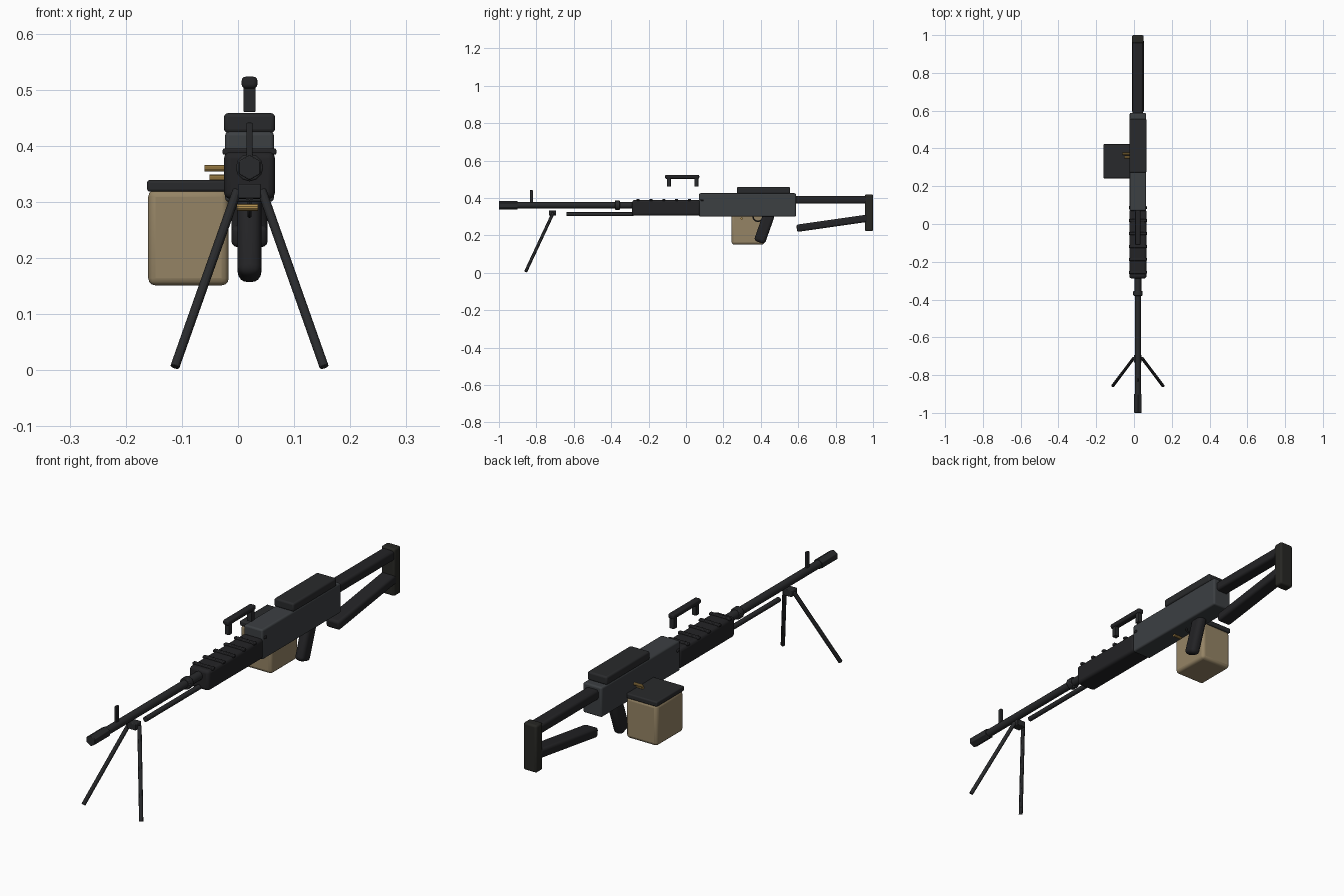
import bpy, math
from mathutils import Vector

if "Cube" in bpy.data.objects:
    bpy.data.objects.remove(bpy.data.objects["Cube"])

CX = 0.0205  # centre plane of the weapon


def mat(name, rgb):
    m = bpy.data.materials.new(name)
    m.diffuse_color = (*rgb, 1)
    m.use_nodes = True
    m.node_tree.nodes["Principled BSDF"].inputs["Base Color"].default_value = m.diffuse_color
    return m


DARK = mat("dark_metal", (0.022, 0.023, 0.025))
STEEL = mat("receiver_grey", (0.045, 0.05, 0.055))
BLACK = mat("black_polymer", (0.017, 0.017, 0.019))
RUBBER = mat("butt_rubber", (0.02, 0.02, 0.017))
TAN = mat("tan_box", (0.30, 0.23, 0.13))
BRASS = mat("brass", (0.45, 0.28, 0.08))


def finish(o, name, m):
    o.name = name
    o.data.materials.append(m)
    bpy.ops.object.shade_smooth_by_angle(angle=math.radians(35))
    return o


def box(name, x, y, z, m, bev=0.005, rot=0.0, seg=3):
    """Bevelled box from (min, max) ranges, tilted about x."""
    c = [(a + b) / 2 for a, b in (x, y, z)]
    bpy.ops.mesh.primitive_cube_add(size=1, location=c)
    o = bpy.context.object
    o.scale = [b - a for a, b in (x, y, z)]
    bpy.ops.object.transform_apply(location=False, rotation=False, scale=True)
    o.rotation_euler.x = rot
    if bev:
        b = o.modifiers.new("bevel", 'BEVEL')
        b.width, b.segments = bev, seg
    return finish(o, name, m)


def mid(half):
    return (CX - half, CX + half)


def rod(name, a, b, r, m, sides=12, bev=0.0):
    """Cylinder between two points."""
    a, b = Vector(a), Vector(b)
    d = b - a
    bpy.ops.mesh.primitive_cylinder_add(vertices=sides, radius=r, depth=d.length, location=(a + b) / 2)
    o = bpy.context.object
    o.rotation_euler = d.to_track_quat('Z', 'Y').to_euler()
    if bev:
        mod = o.modifiers.new("bevel", 'BEVEL')
        mod.width, mod.segments = bev, 2
    return finish(o, name, m)


# Receiver and feed cover
box("receiver", mid(0.0435), (0.07, 0.588), (0.30, 0.425), STEEL, 0.007)
box("feed_cover", mid(0.0455), (0.272, 0.557), (0.423, 0.458), DARK, 0.007)

# Handguard with cooling ribs
box("handguard", mid(0.0455), (-0.288, 0.076), (0.305, 0.389), BLACK, 0.012)
for i in range(6):
    y = -0.29 + 0.0685 * (i + 0.5)
    box(f"handguard_rib_{i}", mid(0.048), (y - 0.008, y + 0.008), (0.384, 0.395), BLACK, 0.003, 0, 2)

# Barrel, muzzle, collar, gas tube and front sight
rod("barrel", (CX, -0.92, 0.361), (CX, -0.27, 0.361), 0.0165, DARK, 12)
rod("muzzle", (CX, -1.0, 0.361), (CX, -0.9, 0.361), 0.0225, DARK, 6, 0.002)
rod("barrel_collar", (CX, -0.38, 0.361), (CX, -0.354, 0.361), 0.0245, DARK, 12, 0.003)
rod("barrel_neck", (CX, -0.36, 0.361), (CX, -0.28, 0.361), 0.018, DARK, 12)
rod("gas_tube", (CX, -0.64, 0.313), (CX, -0.28, 0.313), 0.0105, DARK, 12)
box("front_sight", mid(0.0055), (-0.835, -0.818), (0.37, 0.441), DARK, 0.002)

# Bipod
box("bipod_block", mid(0.0205), (-0.733, -0.694), (0.306, 0.332), DARK, 0.003)
for s, n in ((-1, "left"), (1, "right")):
    rod(f"bipod_leg_{n}", (CX + s * 0.022, -0.71, 0.32), (CX + s * 0.133, -0.857, 0.006), 0.0085, DARK, 10, 0.001)

# Carry handle
box("carry_handle", mid(0.014), (-0.112, 0.071), (0.502, 0.523), BLACK, 0.007)
for y in (-0.092, 0.055):
    box("carry_handle_post", mid(0.0105), (y - 0.0105, y + 0.0105), (0.46, 0.508), DARK, 0.002)

# Pistol grip and trigger guard
box("pistol_grip", mid(0.021), (0.388, 0.45), (0.158, 0.322), BLACK, 0.017, -0.34, 4)
bpy.ops.mesh.primitive_torus_add(location=(CX, 0.385, 0.302), rotation=(0, math.pi / 2, 0),
                                 major_radius=0.027, minor_radius=0.0038,
                                 major_segments=24, minor_segments=8)
finish(bpy.context.object, "trigger_guard", DARK)

# Skeleton stock
box("stock_upper", mid(0.028), (0.575, 0.975), (0.37, 0.411), BLACK, 0.01)
box("stock_lower", mid(0.032), (0.59, 0.975), (0.245, 0.284), BLACK, 0.01, 0.142)
box("butt_plate", mid(0.031), (0.957, 1.0), (0.222, 0.419), RUBBER, 0.008)

# Ammunition box, lid and belt
box("ammo_box", (-0.16, -0.0165), (0.244, 0.42), (0.151, 0.322), TAN, 0.013)
box("ammo_lid", (-0.162, -0.0145), (0.242, 0.423), (0.318, 0.339), DARK, 0.005)
for i in range(5):
    t = i / 4
    x = -0.06 + 0.03 * t + 0.028 * t * t
    y, z = 0.372 - 0.075 * t, 0.360 - 0.07 * t
    rod(f"cartridge_{i}", (x, y, z), (x + 0.0375, y, z), 0.006, BRASS, 10)
